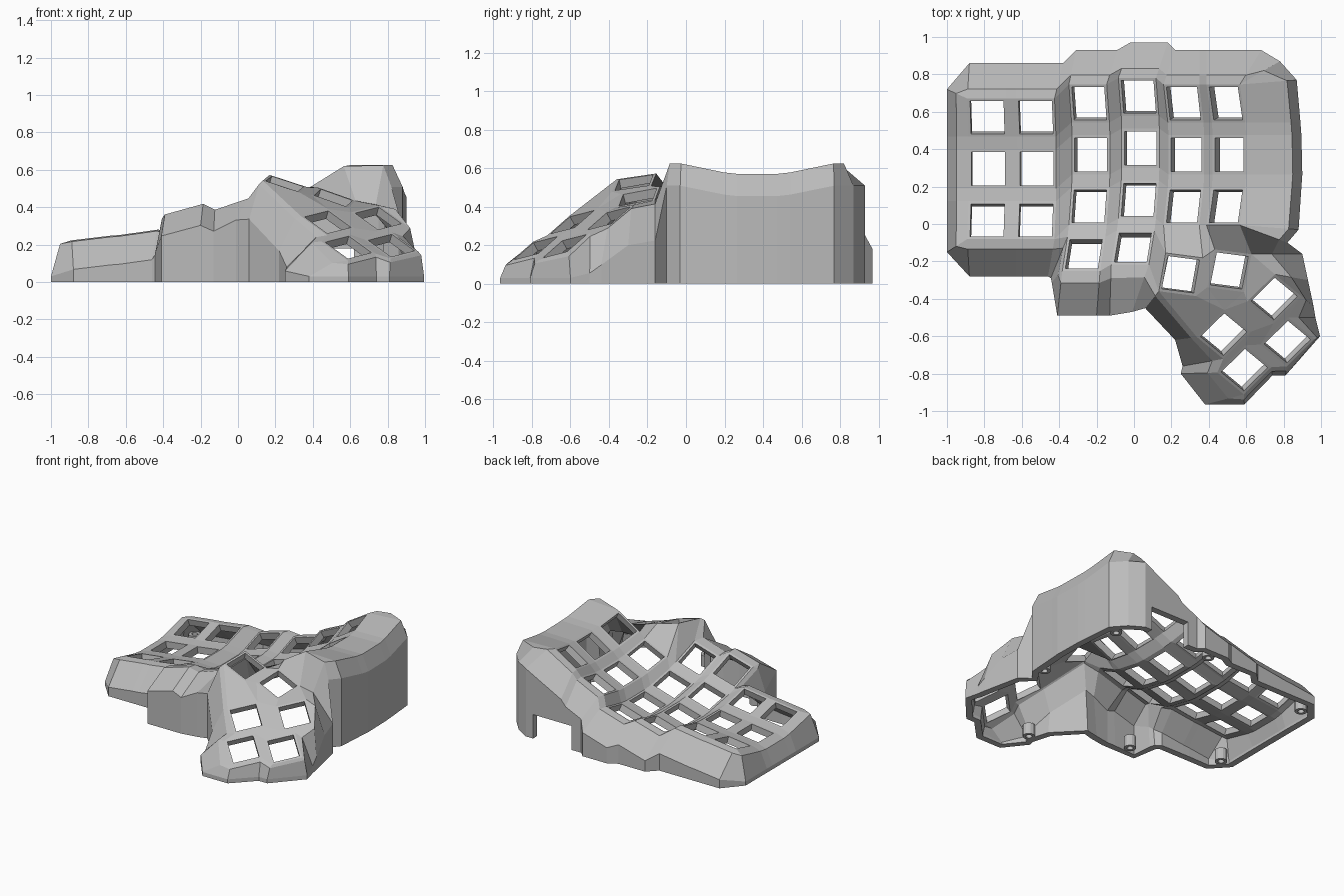
import bpy, bmesh, math
from mathutils import Vector

if "Cube" in bpy.data.objects:
    bpy.data.objects.remove(bpy.data.objects["Cube"], do_unlink=True)

grey = bpy.data.materials.new("mid_grey")
grey.use_nodes = True
grey.diffuse_color = (0.5, 0.5, 0.5, 1)
grey.node_tree.nodes["Principled BSDF"].inputs["Base Color"].default_value = (0.5, 0.5, 0.5, 1)


def finish(bm, name):
    mesh = bpy.data.meshes.new(name)
    bm.to_mesh(mesh)
    bm.free()
    mesh.materials.append(grey)
    obj = bpy.data.objects.new(name, mesh)
    bpy.context.collection.objects.link(obj)
    return obj


bm = bmesh.new()
corner = {}
normals = {}
plates = []
HALF = 0.105


def face(*verts):
    unique = list(dict.fromkeys(verts))
    if len(unique) > 2:
        return bm.faces.new(unique)


def web(names):
    """Fill between plate corners, written as plate name plus corner digit."""
    return face(*[corner[n] for n in names.split()])


def plate(name, center, u, v):
    """Square key plate with side directions u and v; corners run from front left."""
    normals[name] = u.cross(v)
    for i, (a, b) in enumerate([(-1, -1), (1, -1), (1, 1), (-1, 1)]):
        corner[f"{name}{i}"] = bm.verts.new(Vector(center) + HALF * (a * u + b * v))
    plates.append(web(" ".join(f"{name}{i}" for i in range(4))))


# Finger key plates on tilted arcs: x, middle y, middle z, sideways slope, row count
columns = [(-0.78, 0.295, 0.172, 0.12, 3), (-0.52, 0.295, 0.203, 0.14, 3),
           (-0.23, 0.37, 0.197, 0.28, 4), (0.035, 0.405, 0.225, 0.30, 4),
           (0.28, 0.37, 0.365, 0.46, 3), (0.51, 0.37, 0.51, 0.62, 3)]
RADIUS, STEP = 1.06, math.radians(15)
forward = Vector((0, 1, 0))
for c, (x, y, z, slope, rows) in enumerate(columns):
    u = Vector((1, 0, slope)).normalized()
    up = u.cross(forward)
    for r in range(rows):
        cos, sin = math.cos(STEP * (1 - r)), math.sin(STEP * (1 - r))
        center = Vector((x, y, z)) + RADIUS * ((1 - cos) * up + sin * forward)
        plate(f"{c}{r}", center, u, cos * forward + sin * up)

# Thumb key plates: position, turn, slope along x and y
for name, pos, yaw, gx, gy in [
        ("a", (0.25, -0.27, 0.525), -0.13, -0.30, 0.20),
        ("b", (0.51, -0.25, 0.45), -0.13, -0.32, 0.25),
        ("c", (0.75, -0.40, 0.34), 0.78, -0.28, 0.54),
        ("d", (0.48, -0.59, 0.32), 0.78, -0.28, 0.54),
        ("e", (0.82, -0.63, 0.195), 0.78, -0.28, 0.54),
        ("f", (0.59, -0.78, 0.185), 0.78, -0.28, 0.54)]:
    cos, sin = math.cos(yaw), math.sin(yaw)
    u = Vector((cos, sin, gx * cos + gy * sin)).normalized()
    plate(name, pos, u, Vector((-gx, -gy, 1)).normalized().cross(u))

# Webs inside columns, between columns and at the crossings
for c, col in enumerate(columns):
    for r in range(col[4]):
        lower = r + 1 < col[4]
        if lower:
            web(f"{c}{r}0 {c}{r+1}3 {c}{r+1}2 {c}{r}1")
        if c < 5 and r < columns[c + 1][4]:
            web(f"{c}{r}1 {c+1}{r}0 {c+1}{r}3 {c}{r}2")
            if lower and r + 1 < columns[c + 1][4]:
                web(f"{c}{r}1 {c}{r+1}2 {c+1}{r+1}3 {c+1}{r}0")

# Webs of the thumb cluster and its bridge to the finger keys
for names in ["a1 b0 b3 a2", "b1 c3 c2 b2", "d1 c0 c3 d2", "b1 d2 c3", "b0 d2 b1",
              "a1 d2 b0", "a0 d3 d2 a1", "f3 f2 d1 d0", "e3 e2 c1 c0", "f1 e0 e3 f2",
              "f2 e3 c0 d1", "321 332 420", "332 a3 420", "332 331 a0 a3",
              "420 a3 a2 421", "421 a2 b3 520", "520 b3 b2 521", "220 233 121"]:
    web(names)

# Outer wall: plate corner, foot x, foot y (None keeps its own), rim reach
L, R, D = 0.55, 0.83, 0.27
outline = [("020", -1, -0.15, L), ("023", -1, None, L), ("010", -1, None, L),
           ("013", -1, None, L), ("000", -1, None, L), ("003", -1, 0.72, L),
           ("003", -0.88, 0.86, D), ("002", None, 0.86, D), ("103", None, 0.86, D),
           ("102", -0.38, 0.86, D), ("203", -0.31, 0.93, D), ("202", -0.09, 0.93, D),
           ("303", -0.02, 0.97, D), ("302", 0.18, 0.97, D), ("403", 0.22, 0.93, D),
           ("402", None, 0.93, D), ("503", None, 0.93, D), ("502", 0.68, 0.93, D),
           ("502", 0.78, 0.87, 0.6), ("502", 0.87, 0.77, R), ("501", 0.89, None, R),
           ("512", 0.895, None, R), ("511", 0.9, None, R), ("522", 0.895, None, R),
           ("521", 0.88, -0.03, R), ("521", 0.82, -0.1, R), ("b2", 0.9, -0.16, 0.4),
           ("c2", 0.93, -0.3, 0.5), ("c1", 0.96, -0.44, 0.4), ("e2", 0.97, -0.5, 0.4),
           ("e1", 0.995, -0.6, 0.5), ("e0", 0.81, -0.81, 0.5), ("f1", 0.74, -0.81, 0.5),
           ("f0", 0.59, -0.965, 0.5), ("f0", 0.38, -0.965, 0.4), ("f3", 0.25, -0.8, D),
           ("d0", 0.26, -0.76, D), ("d3", 0.22, -0.62, D), ("a0", 0.06, -0.45, D),
           ("331", -0.01, -0.47, D), ("330", -0.13, -0.49, D), ("231", -0.2, -0.49, D),
           ("230", -0.41, -0.49, D), ("230", -0.44, -0.31, 0.4), ("233", -0.445, -0.29, D),
           ("121", -0.46, -0.28, D), ("120", None, -0.28, D), ("021", None, -0.28, D),
           ("020", -0.88, -0.28, D)]
rings = []
for name, fx, fy, reach in outline:
    top = corner[name]
    t = top.co
    x, y = t.x if fx is None else fx, t.y if fy is None else fy
    n = normals[name[:-1]]
    # the wall follows the tilt of its plate before it drops
    lift = max(0, min(0.1, -(n.x * (x - t.x) + n.y * (y - t.y)) / n.z))
    rim = (t.x + (x - t.x) * reach, t.y + (y - t.y) * reach, t.z - 0.02 + 0.25 * lift)
    rings.append([top, bm.verts.new(rim),
                  bm.verts.new((x, y, max(0.03, t.z - 0.21 + lift))), bm.verts.new((x, y, 0))])
for p, q in zip(rings, rings[1:] + rings[:1]):
    for i in range(3):
        face(p[i], p[i + 1], q[i + 1], q[i])

# Key openings
bmesh.ops.recalc_face_normals(bm, faces=bm.faces)
if plates[0].normal.z < 0:
    bmesh.ops.reverse_faces(bm, faces=bm.faces)
bmesh.ops.inset_individual(bm, faces=plates, thickness=0.021)
bmesh.ops.delete(bm, geom=plates, context='FACES')


# Cable notch in the back wall
def back_faces():
    return [f for f in bm.faces if f.calc_center_median().y > 0.92
            and 0.2 < f.calc_center_median().x < 0.7]


for co, no in [((0.3, 0, 0), (1, 0, 0)), ((0.62, 0, 0), (1, 0, 0)), ((0, 0, 0.18), (0, 0, 1))]:
    fs = back_faces()
    geom = fs + list({e for f in fs for e in f.edges}) + list({v for f in fs for v in f.verts})
    bmesh.ops.bisect_plane(bm, geom=geom, plane_co=co, plane_no=no)
notch = [f for f in back_faces() if 0.3 < f.calc_center_median().x < 0.62
         and f.calc_center_median().z < 0.18]
bmesh.ops.delete(bm, geom=notch, context='FACES')

shell = finish(bm, "case_shell")
solid = shell.modifiers.new("wall_thickness", 'SOLIDIFY')
solid.thickness = 0.05
solid.offset = -1

# Hollow screw posts standing inside the wall
for i, (x, y) in enumerate([(-0.89, -0.14), (-0.87, 0.73), (-0.3, -0.4), (0.33, -0.72),
                            (0.78, 0.74), (0.82, 0.03), (0.08, 0.88)]):
    bm = bmesh.new()
    loops = []
    for radius, z in [(0.042, 0), (0.042, 0.085), (0.022, 0.085), (0.022, 0)]:
        loops.append([bm.verts.new((x + radius * math.cos(k * math.pi / 8),
                                    y + radius * math.sin(k * math.pi / 8), z))
                      for k in range(16)])
    for a, b in zip(loops, loops[1:] + loops[:1]):
        for k in range(16):
            face(a[k], a[k - 1], b[k - 1], b[k])
    bmesh.ops.recalc_face_normals(bm, faces=bm.faces)
    finish(bm, f"screw_post_{i + 1}")
